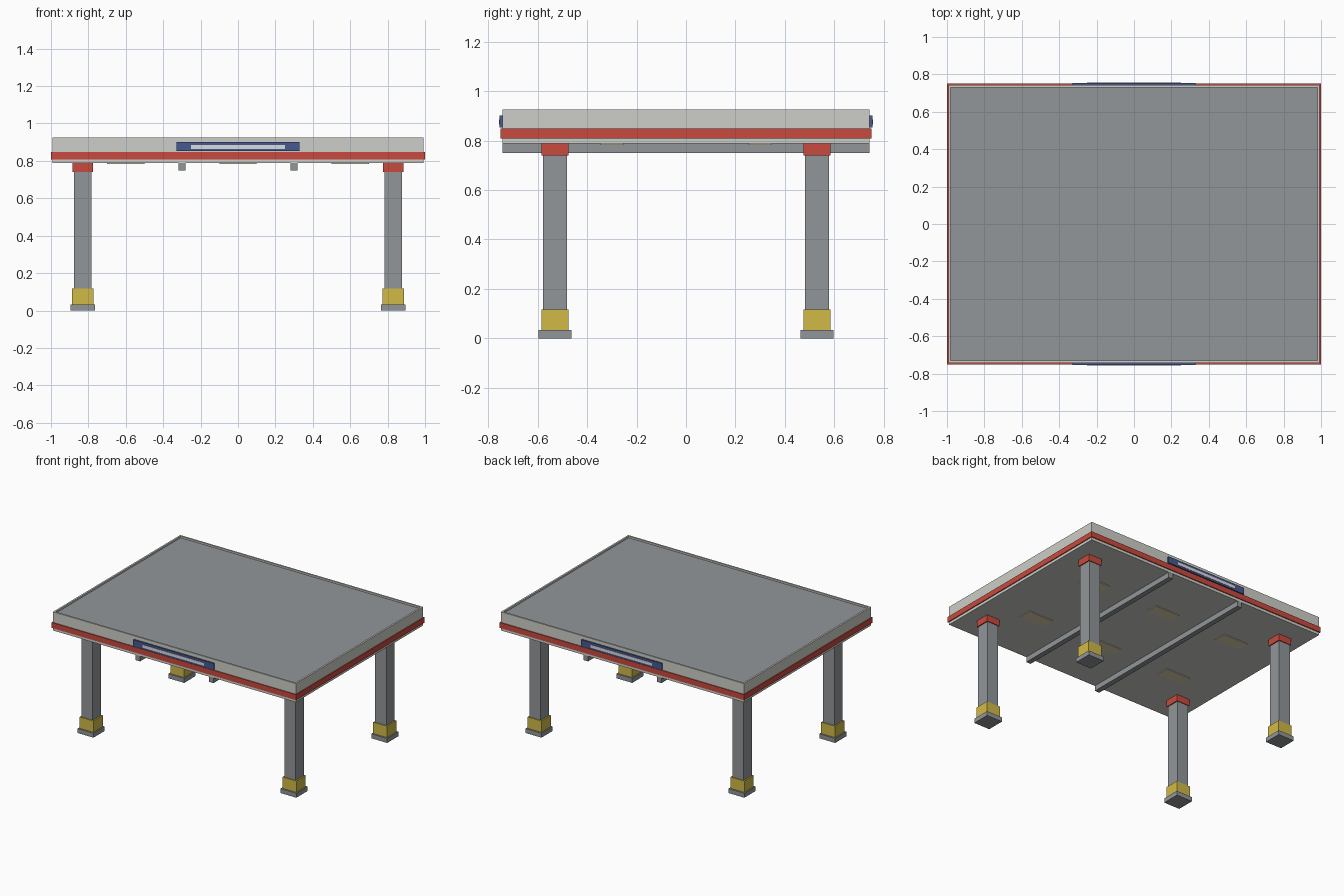
import bpy, bmesh
from mathutils import Vector

if "Cube" in bpy.data.objects:
    bpy.data.objects.remove(bpy.data.objects["Cube"])


def material(name, rgb):
    # sRGB 0-255 to linear
    lin = [((c / 255 + 0.055) / 1.055) ** 2.4 for c in rgb]
    m = bpy.data.materials.new(name)
    m.diffuse_color = (*lin, 1)
    m.use_nodes = True
    m.node_tree.nodes["Principled BSDF"].inputs["Base Color"].default_value = m.diffuse_color
    return m


WHITE = material("off_white", (206, 206, 200))
STEEL = material("steel_grey", (146, 150, 153))
RED = material("red", (200, 74, 62))
YELLOW = material("yellow", (208, 186, 70))
BLUE = material("blue", (70, 88, 142))
LENS = material("warm_lens", (222, 212, 176))
PALE = material("sign_white", (218, 221, 224))


def box(name, x, y, z, mat):
    """Box from (min, max) ranges."""
    bm = bmesh.new()
    bmesh.ops.create_cube(bm, size=1)
    for v in bm.verts:
        v.co = Vector([(r[0] + r[1]) / 2 + c * (r[1] - r[0])
                       for r, c in zip((x, y, z), v.co)])
    me = bpy.data.meshes.new(name)
    bm.to_mesh(me)
    bm.free()
    me.materials.append(mat)
    ob = bpy.data.objects.new(name, me)
    bpy.context.collection.objects.link(ob)
    return ob


def span(c, w):
    return (c - w / 2, c + w / 2)


# Canopy slab with recessed grey roof deck
canopy = box("canopy", (-0.993, 0.993), (-0.743, 0.743), (0.788, 0.926), WHITE)
canopy.data.materials.append(STEEL)
bm = bmesh.new()
bm.from_mesh(canopy.data)
bm.normal_update()
top = max(bm.faces, key=lambda f: f.calc_center_median().z)
bmesh.ops.inset_region(bm, faces=[top], thickness=0.018)
inner = bmesh.ops.extrude_discrete_faces(bm, faces=[top])["faces"][0]
for v in inner.verts:
    v.co.z -= 0.012
inner.material_index = 1
bm.to_mesh(canopy.data)
bm.free()

# Red stripe around the fascia
box("fascia_stripe", (-1, 1), (-0.75, 0.75), (0.808, 0.848), RED)

# Sign panels on front and back
for side, s in (("front", -1), ("back", 1)):
    box(side + "_sign", (-0.33, 0.33), span(s * 0.7475, 0.013), (0.852, 0.901), BLUE)
    box(side + "_sign_strip", (-0.25, 0.25), span(s * 0.7525, 0.007), (0.864, 0.885), PALE)

# Columns with base plate, yellow guard and red cap
for sx in (-1, 1):
    for sy in (-1, 1):
        tag = ("front" if sy < 0 else "back") + ("_left" if sx < 0 else "_right")
        for part, wx, wy, z, mat in (
                ("_base_plate", 0.13, 0.132, (0, 0.033), STEEL),
                ("_guard", 0.113, 0.11, (0.033, 0.117), YELLOW),
                ("_column", 0.093, 0.097, (0.117, 0.74), STEEL),
                ("_cap", 0.108, 0.108, (0.74, 0.79), RED)):
            box(tag + part, span(sx * 0.83, wx), span(sy * 0.53, wy), z, mat)

# Beams under the canopy
for side, s in (("left", -1), ("right", 1)):
    box(side + "_beam", span(s * 0.3, 0.038), (-0.742, 0.742), (0.749, 0.789), STEEL)

# Flush lamps under the canopy
for x in (-0.6, 0, 0.6):
    for y in (-0.3, 0.3):
        box("ceiling_lamp", span(x, 0.2), span(y, 0.095), (0.783, 0.789), LENS)
